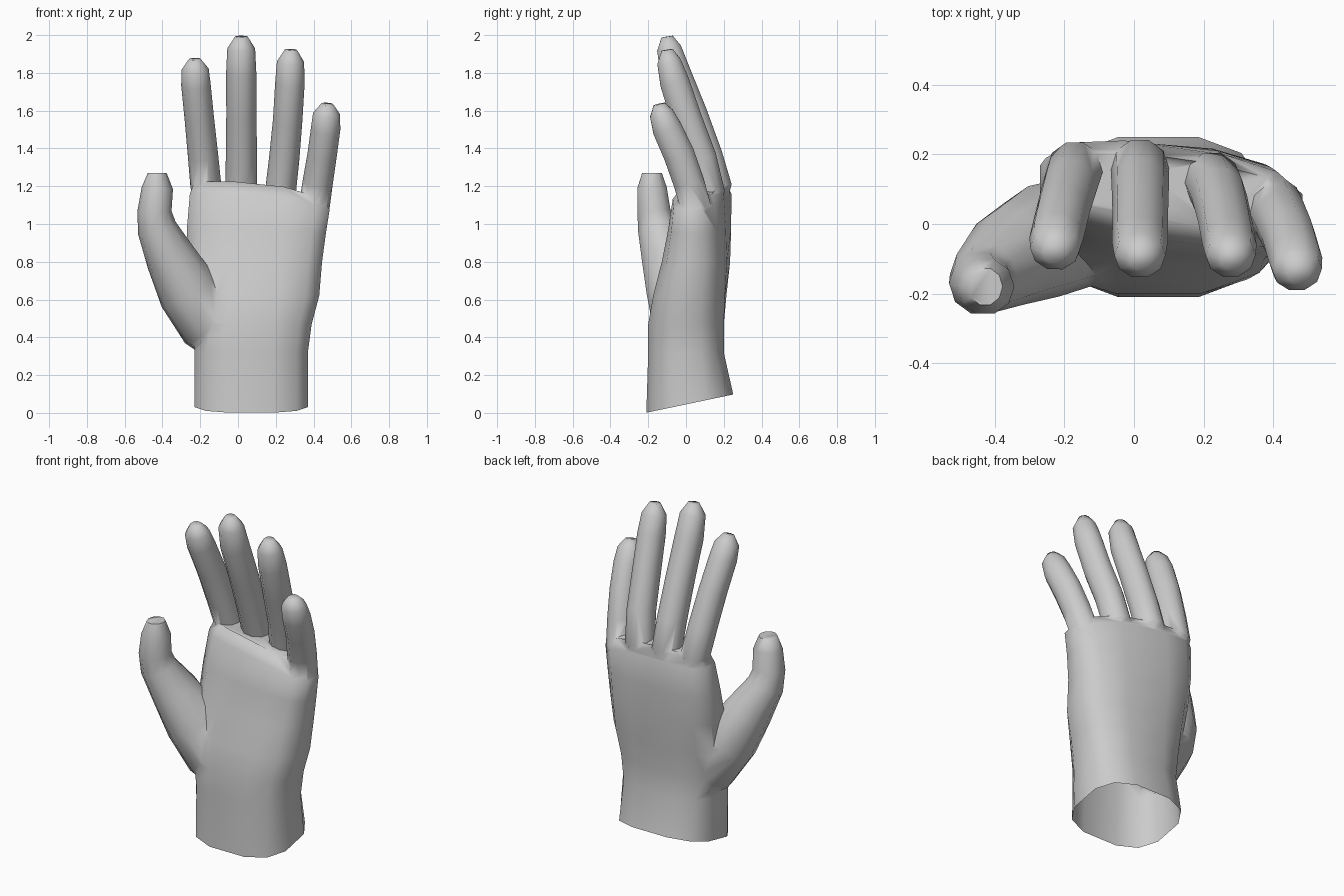
import bpy, bmesh, math
from mathutils import Vector

if "Cube" in bpy.data.objects:
    bpy.data.objects.remove(bpy.data.objects["Cube"])


def loft(name, rings):
    """Skin a list of point rings into a closed solid."""
    bm = bmesh.new()
    vs = [[bm.verts.new(p) for p in r] for r in rings]
    n = len(vs[0])
    for a, b in zip(vs, vs[1:]):
        for i in range(n):
            j = (i + 1) % n
            bm.faces.new((a[i], a[j], b[j], b[i]))
    bm.faces.new(vs[0][::-1])
    bm.faces.new(vs[-1])
    bmesh.ops.recalc_face_normals(bm, faces=bm.faces)
    me = bpy.data.meshes.new(name)
    bm.to_mesh(me)
    bm.free()
    ob = bpy.data.objects.new(name, me)
    bpy.context.collection.objects.link(ob)
    return ob


def palm_ring(z, x0, x1, y0, y1, lean=0.0, tilt=0.0, drop=0.0, n=12, e=0.72):
    """Rounded-box section; lean shears y along x, tilt shears z along y."""
    cx, cy, pts = (x0 + x1) / 2, (y0 + y1) / 2, []
    for i in range(n):
        t = math.tau * (i + 0.5) / n
        c, s = math.cos(t), math.sin(t)
        x = cx + (x1 - x0) / 2 * math.copysign(abs(c) ** e, c) / math.cos(math.pi / n) ** e
        y = cy + (y1 - y0) / 2 * math.copysign(abs(s) ** e, s) / math.cos(math.pi / n * 1) ** e
        pts.append(Vector((x, y + lean * (x - cx), z + tilt * y - drop * max(0, x - 0.15))))
    return pts


def tube(name, path, n=10):
    """Tapered digit; path rows are x, y, z, half width, half depth."""
    c = [Vector(p[:3]) for p in path]
    rings = []
    for i, p in enumerate(path):
        d = (c[min(i + 1, len(c) - 1)] - c[max(i - 1, 0)]).normalized()
        u = (Vector((1, 0, 0)) - d * d.x).normalized()
        v = d.cross(u)
        rings.append([c[i] + u * (p[3] * math.cos(math.tau * k / n))
                      + v * (p[4] * math.sin(math.tau * k / n)) for k in range(n)])
    return loft(name, rings)


# palm and wrist
hand = loft("hand", [
    palm_ring(0.045, -0.23, 0.37, -0.21, 0.25, 0, 0.21),
    palm_ring(0.32, -0.23, 0.37, -0.20, 0.20),
    palm_ring(0.47, -0.25, 0.39, -0.20, 0.20),
    palm_ring(0.62, -0.26, 0.43, -0.17, 0.21, -0.03),
    palm_ring(0.80, -0.27, 0.445, -0.12, 0.225, -0.06),
    palm_ring(0.98, -0.27, 0.465, -0.08, 0.225, -0.10, 0, 0.1),
    palm_ring(1.16, -0.255, 0.485, -0.05, 0.22, -0.14, 0, 0.25),
    palm_ring(1.225, -0.23, 0.45, 0.0, 0.19, -0.14, 0, 0.30),
])

# four fingers: joint centres (x, y, z), half width at the middle
fingers = {
    "index_finger": ([(-.165, .15, 1.06), (-.17, .155, 1.2), (-.185, .105, 1.36), (-.205, .035, 1.56),
                      (-.223, -.04, 1.74), (-.227, -.07, 1.82), (-.23, -.083, 1.872)], .078),
    "middle_finger": ([(.015, .15, 1.06), (.017, .16, 1.2), (.018, .11, 1.36), (.018, .03, 1.58),
                       (.017, -.055, 1.8), (.017, -.09, 1.93), (.018, -.10, 1.992)], .08),
    "ring_finger": ([(.21, .11, 1.04), (.225, .125, 1.17), (.245, .08, 1.35), (.263, .005, 1.55),
                     (.275, -.06, 1.75), (.278, -.09, 1.86), (.28, -.10, 1.922)], .078),
    "little_finger": ([(.385, .06, .95), (.402, .055, 1.08), (.422, .015, 1.22), (.446, -.038, 1.37),
                       (.464, -.10, 1.505), (.469, -.13, 1.585), (.473, -.142, 1.635)], .078),
}
scale = [(.75, .7), (1.05, 1.08), (1.03, 1.1), (1, 1.1), (1, 1.05), (.92, .85), (.42, .4)]
parts = [tube(k, [(*p, r * a, r * b) for p, (a, b) in zip(pts, scale)])
         for k, (pts, r) in fingers.items()]

# thumb with its fleshy base
parts.append(tube("thumb", [
    (-.06, .0, .36, .12, .13), (-.15, -.02, .46, .16, .16), (-.26, -.05, .64, .165, .165),
    (-.355, -.095, .82, .135, .145), (-.43, -.155, .98, .105, .105), (-.442, -.17, 1.07, .09, .092),
    (-.427, -.18, 1.19, .083, .082), (-.428, -.18, 1.27, .05, .055)]))

# fuse the digits into the palm
bpy.context.view_layer.objects.active = hand
for p in parts:
    m = hand.modifiers.new("fuse", "BOOLEAN")
    m.operation, m.solver, m.object = "UNION", "EXACT", p
    bpy.ops.object.modifier_apply(modifier=m.name)
    bpy.data.objects.remove(p)

# open the wrist, soften the joins
bm = bmesh.new()
bm.from_mesh(hand.data)
bmesh.ops.delete(bm, geom=[f for f in bm.faces if f.normal.z < -0.8 and f.calc_center_median().z < 0.12],
                 context="FACES")
bmesh.ops.remove_doubles(bm, verts=bm.verts, dist=0.004)
bm.to_mesh(hand.data)
bm.free()
hand.select_set(True)
bpy.ops.object.shade_smooth_by_angle(angle=math.radians(70))
